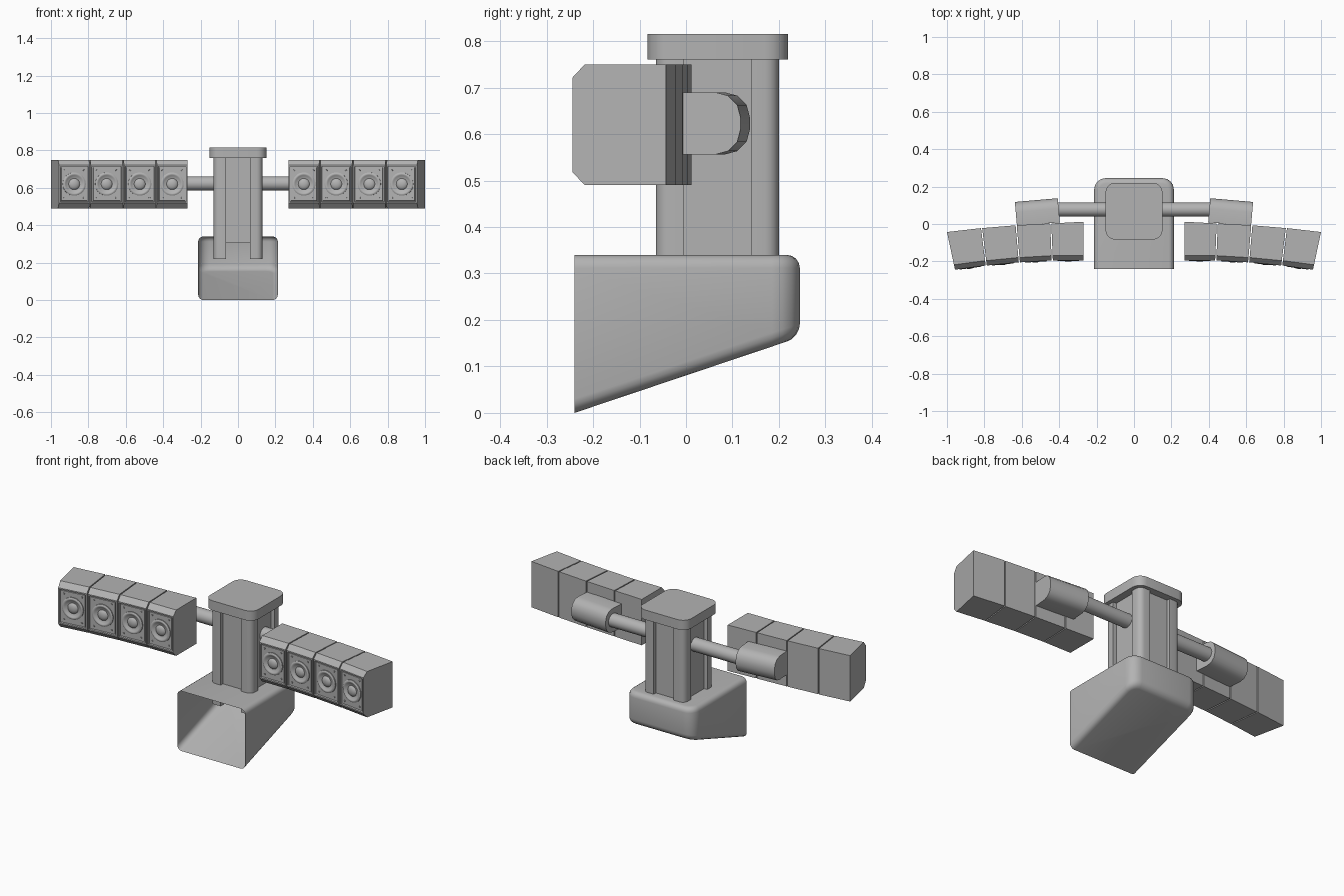
import bpy, bmesh, math
from mathutils import Matrix, Vector

cube = bpy.data.objects.get("Cube")
if cube:
    bpy.data.objects.remove(cube, do_unlink=True)

grey = bpy.data.materials.new("plain_grey")
grey.use_nodes = True
COLOUR = (0.45, 0.45, 0.45, 1)
grey.diffuse_color = COLOUR
grey.node_tree.nodes["Principled BSDF"].inputs["Base Color"].default_value = COLOUR


def finish(name, bm, smooth=None, fix=True):
    """Turn a bmesh into a named object, optionally smooth below an angle."""
    if fix:
        bmesh.ops.recalc_face_normals(bm, faces=bm.faces)
    mesh = bpy.data.meshes.new(name)
    bm.to_mesh(mesh)
    bm.free()
    mesh.materials.append(grey)
    obj = bpy.data.objects.new(name, mesh)
    bpy.context.collection.objects.link(obj)
    if smooth:
        bpy.ops.object.select_all(action='DESELECT')
        obj.select_set(True)
        bpy.context.view_layer.objects.active = obj
        bpy.ops.object.shade_smooth_by_angle(angle=math.radians(smooth))
    return obj


def loft(a, b):
    """Closed prism between two matching outlines."""
    bm = bmesh.new()
    va, vb = ([bm.verts.new(p) for p in ring] for ring in (a, b))
    bm.faces.new(va)
    bm.faces.new(vb[::-1])
    for i in range(len(a)):
        j = (i + 1) % len(a)
        bm.faces.new((va[i], vb[i], vb[j], va[j]))
    bmesh.ops.recalc_face_normals(bm, faces=bm.faces)
    return bm


def box(x0, x1, y0, y1, z0, z1):
    plan = [(x0, y0), (x1, y0), (x1, y1), (x0, y1)]
    return loft([(x, y, z0) for x, y in plan], [(x, y, z1) for x, y in plan])


def bevel(bm, edges, width, segments=4):
    bmesh.ops.bevel(bm, geom=edges, offset=width, segments=segments,
                    profile=0.5, affect='EDGES', clamp_overlap=True)


def upright(e):
    d = e.verts[1].co - e.verts[0].co
    return abs(d.z) > 0.9 * d.length


# Base: hollow wedge, open at the front, rounded elsewhere
FRONT = -0.24
side = [(FRONT, 0), (0.245, 0.163), (0.245, 0.34), (FRONT, 0.34)]
bm = loft([(-0.213, y, z) for y, z in side], [(0.213, y, z) for y, z in side])
bevel(bm, [e for e in bm.edges if upright(e) and e.verts[0].co.y > 0], 0.06)
bevel(bm, [e for e in bm.edges if e.calc_face_angle(0) > 0.6
           and any(v.co.y > FRONT + 0.01 for v in e.verts)], 0.028)
opening = [f for f in bm.faces if f.normal.y < -0.9 and f.calc_center_median().y < FRONT + 0.01]
bmesh.ops.delete(bm, geom=opening, context='FACES')
finish("base_shell", bm, 40, fix=False)

# Column: recessed core with four rounded corner posts
finish("column_core", box(-0.11, 0.11, -0.045, 0.18, 0.305, 0.77))
for sx, side_name in ((1, "left"), (-1, "right")):
    for y_in, y_out, end in ((-0.005, -0.065, "front"), (0.14, 0.2, "back")):
        bm = box(sx * 0.063, sx * 0.13, y_in, y_out, 0.22, 0.77)
        bevel(bm, [e for e in bm.edges if upright(e)
                   and abs(e.verts[0].co.x) > 0.12
                   and abs(e.verts[0].co.y - y_out) < 0.001], 0.03)
        finish(f"{side_name}_{end}_post", bm, 35)

# Cap
bm = box(-0.152, 0.152, -0.083, 0.22, 0.76, 0.815)
bevel(bm, [e for e in bm.edges if upright(e)], 0.05, 5)
finish("column_cap", bm, 35)

# Cabinet dividing lines in plan: back point and front point
dividers = [((0.27, 0.012), (0.27, -0.195)), ((0.445, 0.003), (0.437, -0.195)),
            ((0.63, -0.007), (0.613, -0.205)), ((0.815, -0.022), (0.79, -0.222)),
            ((1.0, -0.043), (0.957, -0.244))]
# Cabinet side outline: depth fraction and height
cabinet_side = [(0, 0.49), (0, 0.75), (0.87, 0.75), (1, 0.722), (1, 0.518), (0.87, 0.49)]
# Driver outline: radius and height above the baffle
driver_profile = [(0.062, 0), (0.062, 0.005), (0.056, 0.009), (0.05, 0.009), (0.046, 0.005),
                  (0.03, 0.001), (0.027, 0.005), (0.018, 0.01), (0.008, 0.012), (0, 0.0125)]


def cabinet_end(divider, sx, shift):
    (bx, by), (fx, fy) = divider
    return [(sx * (bx + (fx - bx) * t + shift), by + (fy - by) * t, z)
            for t, z in cabinet_side]


for sx, side_name in ((1, "left"), (-1, "right")):
    # Arm
    bm = bmesh.new()
    bmesh.ops.create_cone(bm, cap_ends=True, segments=24, radius1=0.038, radius2=0.038, depth=0.34,
                          matrix=Matrix.Translation((sx * 0.27, 0.077, 0.623))
                          @ Matrix.Rotation(math.pi / 2, 4, 'Y'))
    finish(f"{side_name}_arm", bm, 35)

    # Mount: flat front and rounded back, turned with the cabinet row
    outline = [(-0.067, -0.067), (-0.067, 0.067)]
    for c, start in ((0.012, 90), (-0.012, 0)):
        outline += [(0.007 + 0.055 * math.cos(math.radians(a)),
                     c + 0.055 * math.sin(math.radians(a)))
                    for a in (start, start - 30, start - 60, start - 90)]
    bm = loft([(-0.115, y, z) for y, z in outline], [(0.115, y, z) for y, z in outline])
    bm.transform(Matrix.Translation((sx * 0.517, 0.066, 0.623))
                 @ Matrix.Rotation(-sx * math.radians(5), 4, 'Z'))
    finish(f"{side_name}_mount", bm, 35)

    for n in range(4):
        # Cabinet with a framed, recessed baffle
        bm = loft(cabinet_end(dividers[n], sx, 0.003 if n else 0),
                  cabinet_end(dividers[n + 1], sx, -0.003 if n < 3 else 0))
        face = min(bm.faces, key=lambda f: f.normal.y)
        for thick, depth in ((0.01, 0), (0.002, -0.01), (0.006, 0), (0.002, 0.004)):
            bmesh.ops.inset_individual(bm, faces=[face], thickness=thick, depth=depth)
        normal = face.normal.copy()
        place = (Matrix.Translation(face.calc_center_median())
                 @ normal.to_track_quat('Z', 'Y').to_matrix().to_4x4())
        finish(f"{side_name}_cabinet_{n + 1}", bm, fix=False)

        # Round driver
        bm = bmesh.new()
        verts = [bm.verts.new((r, 0, h)) for r, h in driver_profile]
        edges = [bm.edges.new(pair) for pair in zip(verts, verts[1:])]
        bmesh.ops.spin(bm, geom=verts + edges, cent=(0, 0, 0), axis=(0, 0, 1),
                       angle=math.tau, steps=32)
        bmesh.ops.remove_doubles(bm, verts=bm.verts, dist=0.0001)
        bm.transform(place)
        bm.normal_update()
        if sum((f.normal.dot(normal) for f in bm.faces)) < 0:
            bmesh.ops.reverse_faces(bm, faces=bm.faces)
        finish(f"{side_name}_driver_{n + 1}", bm, 50, fix=False)

        # Corner screws
        bm = bmesh.new()
        for x in (-0.052, 0.052):
            for y in (-0.073, 0.073):
                bmesh.ops.create_cone(bm, cap_ends=True, segments=8, radius1=0.005, radius2=0.004,
                                      depth=0.008, matrix=place @ Matrix.Translation((x, y, 0.001)))
        finish(f"{side_name}_screws_{n + 1}", bm)
